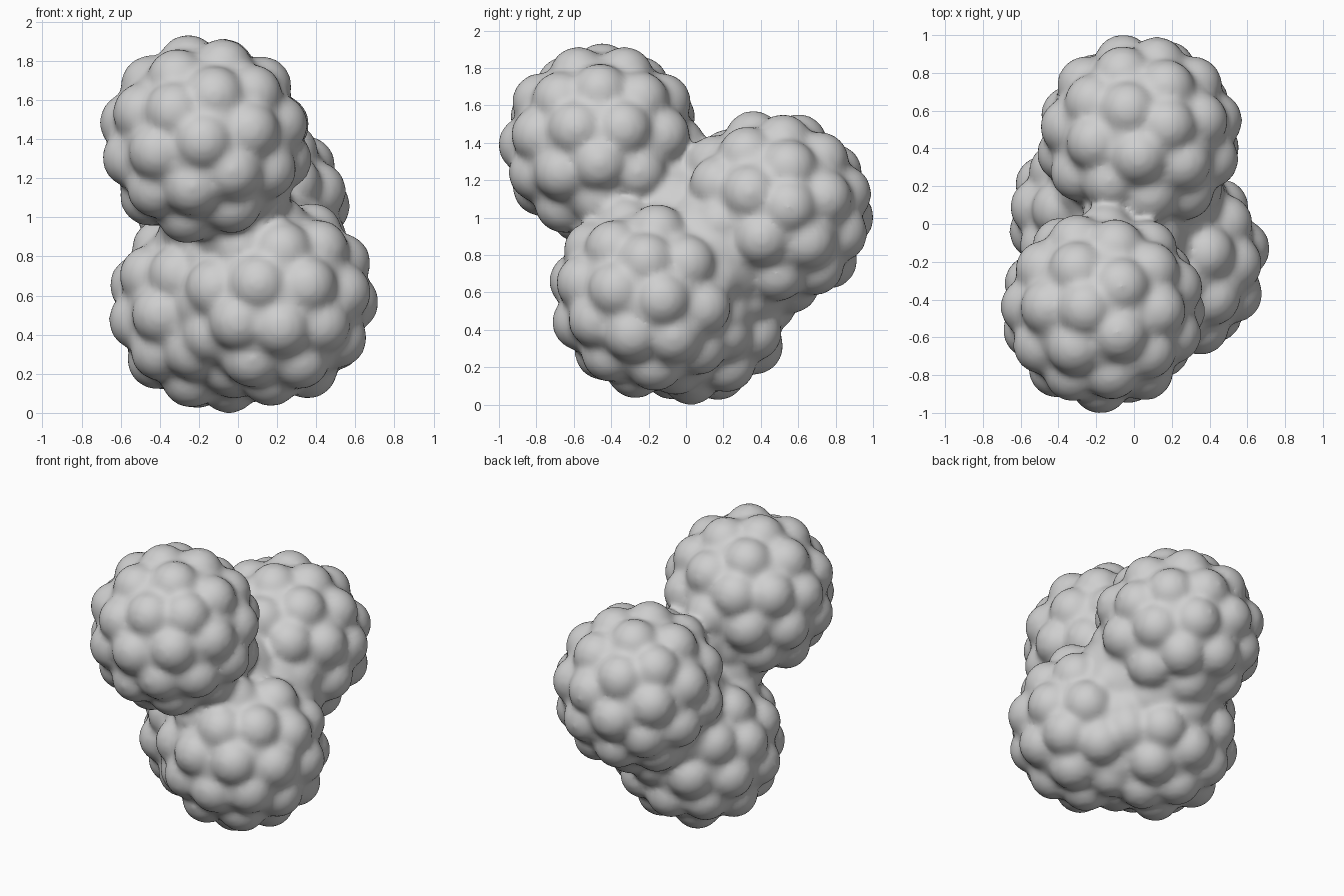
import bpy, bmesh
from mathutils import Vector, Matrix

cube = bpy.data.objects.get("Cube")
if cube:
    bpy.data.objects.remove(cube, do_unlink=True)

# One plain grey for the whole cluster
grey = bpy.data.materials.new("light grey")
grey.use_nodes = True
COLOUR = (0.62, 0.62, 0.62, 1.0)
grey.diffuse_color = COLOUR
bsdf = grey.node_tree.nodes["Principled BSDF"]
bsdf.inputs["Base Color"].default_value = COLOUR
bsdf.inputs["Roughness"].default_value = 0.6

CORE, SHELL, BUMP = 0.488, 0.40, 0.156

# Lobe centre, direction of a bump ringed by five others, direction of one of those
LOBES = [
    ((-0.165, -0.45, 1.39), (-0.40, -0.85, 0.38), (-0.05, -1.0, 0.02)),  # upper front
    ((0.03, 0.46, 1.03), (0.97, 0.22, 0.07), (0.82, 0.22, 0.52)),      # back
    ((0.17, -0.19, 0.58), (0.88, -0.05, 0.46), (0.52, 0.09, 0.85)),    # lower left
    ((-0.12, 0.04, 0.545), (0.10, -0.02, -0.53), (-0.10, 0.16, -0.50)),  # lower right
]

# Plain spheres that fill the necks between lobes
NECKS = [
    ((0.00, -0.05, 1.00), 0.29),
    ((0.00, -0.32, 0.98), 0.27),
    ((-0.14, -0.20, 0.97), 0.26),
    ((-0.07, 0.00, 1.19), 0.21),
    ((0.10, 0.13, 0.80), 0.38),
    ((-0.04, 0.25, 0.79), 0.42),
]


def frame(axis, side):
    """Rotation whose x column is axis and whose y column leans to side."""
    x = Vector(axis).normalized()
    z = x.cross(Vector(side)).normalized()
    return Matrix((x, z.cross(x), z)).transposed()


def add_ball(bm, centre, radius, detail=3):
    bmesh.ops.create_icosphere(bm, subdivisions=detail, radius=radius,
                               matrix=Matrix.Translation(centre))


def bump_pattern():
    """Evenly spread directions, and the frame of one five-ringed bump."""
    tmp = bmesh.new()
    bmesh.ops.create_icosphere(tmp, subdivisions=2, radius=1.0)
    pole = next(v for v in tmp.verts if len(v.link_edges) == 5)
    neighbour = pole.link_edges[0].other_vert(pole)
    base = frame(pole.co, neighbour.co)
    dirs = [v.co.normalized() for v in tmp.verts]
    tmp.free()
    return dirs, base


# Gather cores, bumps and necks in one mesh
bm = bmesh.new()
directions, base = bump_pattern()
for centre, axis, side in LOBES:
    centre = Vector(centre)
    turn = frame(axis, side) @ base.transposed()
    add_ball(bm, centre, CORE, 4)
    for d in directions:
        add_ball(bm, centre + turn @ d * SHELL, BUMP)
for centre, radius in NECKS:
    add_ball(bm, Vector(centre), radius, 4)

mesh = bpy.data.meshes.new("bumpy_cluster")
bm.to_mesh(mesh)
bm.free()
mesh.materials.append(grey)
cluster = bpy.data.objects.new("bumpy_cluster", mesh)
bpy.context.collection.objects.link(cluster)
bpy.ops.object.select_all(action='DESELECT')
cluster.select_set(True)
bpy.context.view_layer.objects.active = cluster

# Fuse into one skin and soften the valleys
fuse = cluster.modifiers.new("fuse", 'REMESH')
fuse.mode = 'VOXEL'
fuse.voxel_size = 0.022
soften = cluster.modifiers.new("soften", 'SMOOTH')
soften.factor = 0.5
soften.iterations = 9
for name in ("fuse", "soften"):
    bpy.ops.object.modifier_apply(modifier=name)
bpy.ops.object.shade_smooth()
